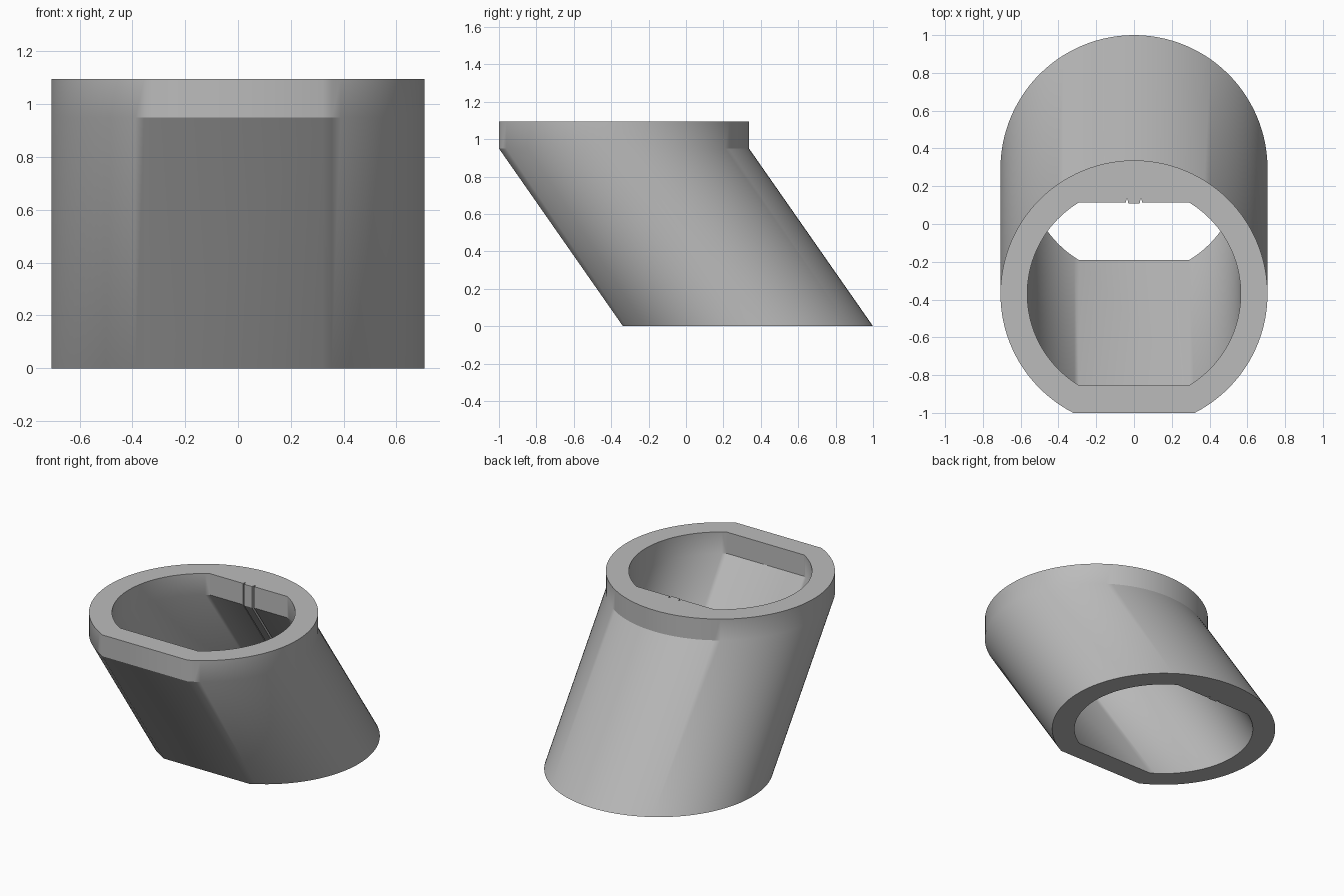
import bpy, bmesh
from math import asin, cos, sin, pi

cube = bpy.data.objects.get("Cube")
if cube:
    bpy.data.objects.remove(cube, do_unlink=True)

SHIFT = 0.293                                    # centre offset of the end rings
LEVELS = [(0, SHIFT), (0.95, -0.37), (1.095, -0.37)]   # height, centre y


def arc(radius, start, end, steps):
    angles = [start + (end - start) * i / steps for i in range(steps + 1)]
    return [(radius * cos(a), radius * sin(a)) for a in angles]


# Outer outline: a circle with a flat front
R_OUT, FRONT = 0.707, 0.63
cut = asin(FRONT / R_OUT)
outer = arc(R_OUT, -cut, pi + cut, 96)

# Inner outline: a circle flattened front and back, with a small rib at the back
R_IN, FLAT = 0.565, 0.484
cut = asin(FLAT / R_IN)
half_rib = [(0.042, FLAT), (0.04, 0.505), (0.034, 0.5), (0.03, 0.478)]
rib = half_rib + [(-x, y) for x, y in reversed(half_rib)]
inner = arc(R_IN, -cut, cut, 40) + rib + arc(R_IN, pi - cut, pi + cut, 40)

bm = bmesh.new()


def wall(outline):
    """Loft an outline through all levels; return the end edge loops."""
    rings = [[bm.verts.new((x, y + cy, z)) for x, y in outline] for z, cy in LEVELS]
    n = len(outline)
    for low, high in zip(rings, rings[1:]):
        for i in range(n):
            j = (i + 1) % n
            bm.faces.new((low[i], low[j], high[j], high[i]))
    return [[bm.edges.get((r[i], r[(i + 1) % n])) for i in range(n)]
            for r in (rings[0], rings[-1])]


# Slanted tube with an upright collar, closed by ring faces at both ends
for outside, inside in zip(wall(outer), wall(inner)):
    bmesh.ops.triangle_fill(bm, edges=outside + inside, use_beauty=True)
bmesh.ops.recalc_face_normals(bm, faces=bm.faces)

mesh = bpy.data.meshes.new("slanted_sleeve")
bm.to_mesh(mesh)
bm.free()
sleeve = bpy.data.objects.new("slanted_sleeve", mesh)
bpy.context.collection.objects.link(sleeve)

grey = bpy.data.materials.new("plain grey")
grey.use_nodes = True
colour = (0.5, 0.5, 0.5, 1)
grey.diffuse_color = colour
grey.node_tree.nodes["Principled BSDF"].inputs["Base Color"].default_value = colour
mesh.materials.append(grey)

bpy.ops.object.select_all(action="DESELECT")
sleeve.select_set(True)
bpy.context.view_layer.objects.active = sleeve
bpy.ops.object.shade_smooth_by_angle(angle=pi / 6)
